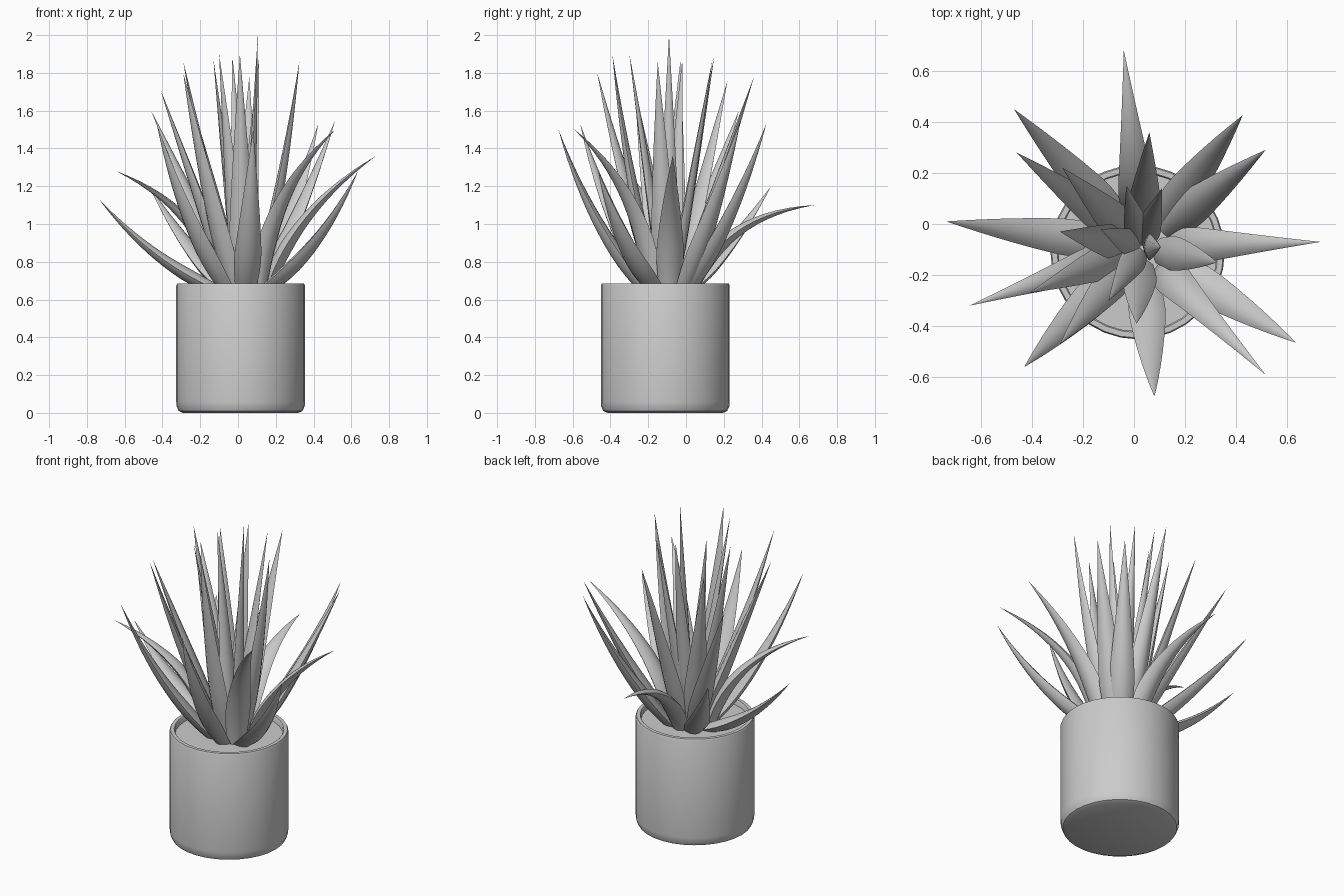
import bpy, bmesh, math
from mathutils import Vector

if "Cube" in bpy.data.objects:
    bpy.data.objects.remove(bpy.data.objects["Cube"])

grey = bpy.data.materials.new("plain grey")
grey.use_nodes = True
GREY = (0.6, 0.6, 0.6, 1)
grey.diffuse_color = GREY
grey.node_tree.nodes["Principled BSDF"].inputs["Base Color"].default_value = GREY


def finish(bm, name, angle):
    """Turn a bmesh into a shaded object with outward normals."""
    bmesh.ops.recalc_face_normals(bm, faces=bm.faces)
    mesh = bpy.data.meshes.new(name)
    bm.to_mesh(mesh)
    bm.free()
    mesh.materials.append(grey)
    obj = bpy.data.objects.new(name, mesh)
    bpy.context.collection.objects.link(obj)
    bpy.ops.object.select_all(action="DESELECT")
    obj.select_set(True)
    bpy.context.view_layer.objects.active = obj
    bpy.ops.object.shade_smooth_by_angle(angle=math.radians(angle))
    return obj


def loft(bm, rings):
    for a, b in zip(rings, rings[1:]):
        n = len(a)
        for i in range(n):
            j = (i + 1) % n
            bm.faces.new((a[i], a[j], b[j], b[i]))


def lathe(name, profile, sides=32):
    """Spin a profile of (radius, height) and cap both ends."""
    bm = bmesh.new()
    rings = []
    for r, z in profile:
        turn = [math.tau * i / sides for i in range(sides)]
        rings.append([bm.verts.new((r * math.cos(a), r * math.sin(a), z)) for a in turn])
    loft(bm, rings)
    bm.faces.new(rings[0])
    bm.faces.new(rings[-1])
    obj = finish(bm, name, 40)
    obj.location = (0.014, -0.11, 0)


# Pot with rounded foot and thin rim, and the soil inside it
lathe("pot", [(0.305, 0), (0.328, 0.01), (0.339, 0.035), (0.341, 0.06), (0.341, 0.675),
              (0.336, 0.685), (0.315, 0.685), (0.31, 0.678), (0.31, 0.6)])
lathe("soil", [(0.311, 0.6), (0.311, 0.65)])

HEART = Vector((0.03, -0.09, 0.64))


def leaf(name, tip, root, width, lift):
    """Tapering fleshy leaf along a bent path from the heart to the tip."""
    tip = Vector(tip)
    out = Vector((tip.x - HEART.x, tip.y - HEART.y, 0)).normalized()
    side = Vector((-out.y, out.x, 0))
    base = HEART + out * root
    chord = tip - base
    up = side.cross(chord).normalized()
    if up.z < 0:
        up = -up
    bend = base + chord * 0.45 + up * lift * 2
    bm = bmesh.new()
    rings = []
    steps = 14
    across = [-1, -0.85, -0.5, 0, 0.5, 0.85, 1]
    for k in range(steps):
        t = k / steps
        p = base * (1 - t) ** 2 + bend * 2 * t * (1 - t) + tip * t * t
        along = ((bend - base) * (1 - t) + (tip - bend) * t).normalized()
        normal = along.cross(side)
        if normal.dot(up) < 0:
            normal = -normal
        swell = 0.72 + 0.28 * math.sin(math.pi * t / 0.5) if t < 0.25 else 1 - ((t - 0.25) / 0.75) ** 1.25
        half = width / 2 * swell
        section = [(s, 0.42 * (1 - s * s)) for s in across]
        section += [(s, -0.58 * (1 - s * s)) for s in across[-2:0:-1]]
        rings.append([bm.verts.new(p + side * s * half + normal * (h + 0.1) * half)
                      for s, h in section])
    loft(bm, rings)
    bm.faces.new(rings[0])
    point = bm.verts.new(tip)
    last = rings[-1]
    for i in range(len(last)):
        bm.faces.new((last[i], last[(i + 1) % len(last)], point))
    finish(bm, name, 60)


# Leaf tips with the lift of each bend, in three whorls
outer = [((-0.04, 0.68, 1.10), 0.12), ((-0.47, 0.45, 1.20), -0.03),
         ((-0.735, 0.01, 1.13), -0.05), ((-0.645, -0.32, 1.28), 0.11),
         ((-0.43, -0.56, 1.53), -0.05), ((0.08, -0.675, 1.50), -0.05),
         ((0.515, -0.59, 1.50), 0.12), ((0.635, -0.465, 1.28), -0.06),
         ((0.73, -0.07, 1.36), 0.08), ((0.515, 0.29, 1.55), -0.02),
         ((0.425, 0.425, 1.53), -0.04)]
middle = [((-0.46, 0.28, 1.60), 0), ((-0.41, -0.27, 1.71), 0),
          ((-0.29, -0.47, 1.80), -0.02), ((-0.28, 0.22, 1.76), 0),
          ((0.06, 0.36, 1.78), 0), ((0.325, -0.15, 1.86), -0.02),
          ((0.01, -0.39, 1.90), -0.02), ((-0.29, -0.03, 1.86), 0)]
inner = [((-0.10, -0.30, 1.90), 0), ((-0.03, 0.15, 1.89), 0),
         ((0.11, 0.14, 1.87), 0), ((-0.13, -0.02, 1.87), 0), ((0.105, -0.09, 2.0), 0)]

for whorl, tips, root, width in (("outer", outer, 0.12, 0.145),
                                 ("middle", middle, 0.07, 0.135),
                                 ("inner", inner, 0.025, 0.105)):
    for number, (tip, lift) in enumerate(tips, 1):
        leaf(f"{whorl}_leaf_{number}", tip, root, width, lift)
